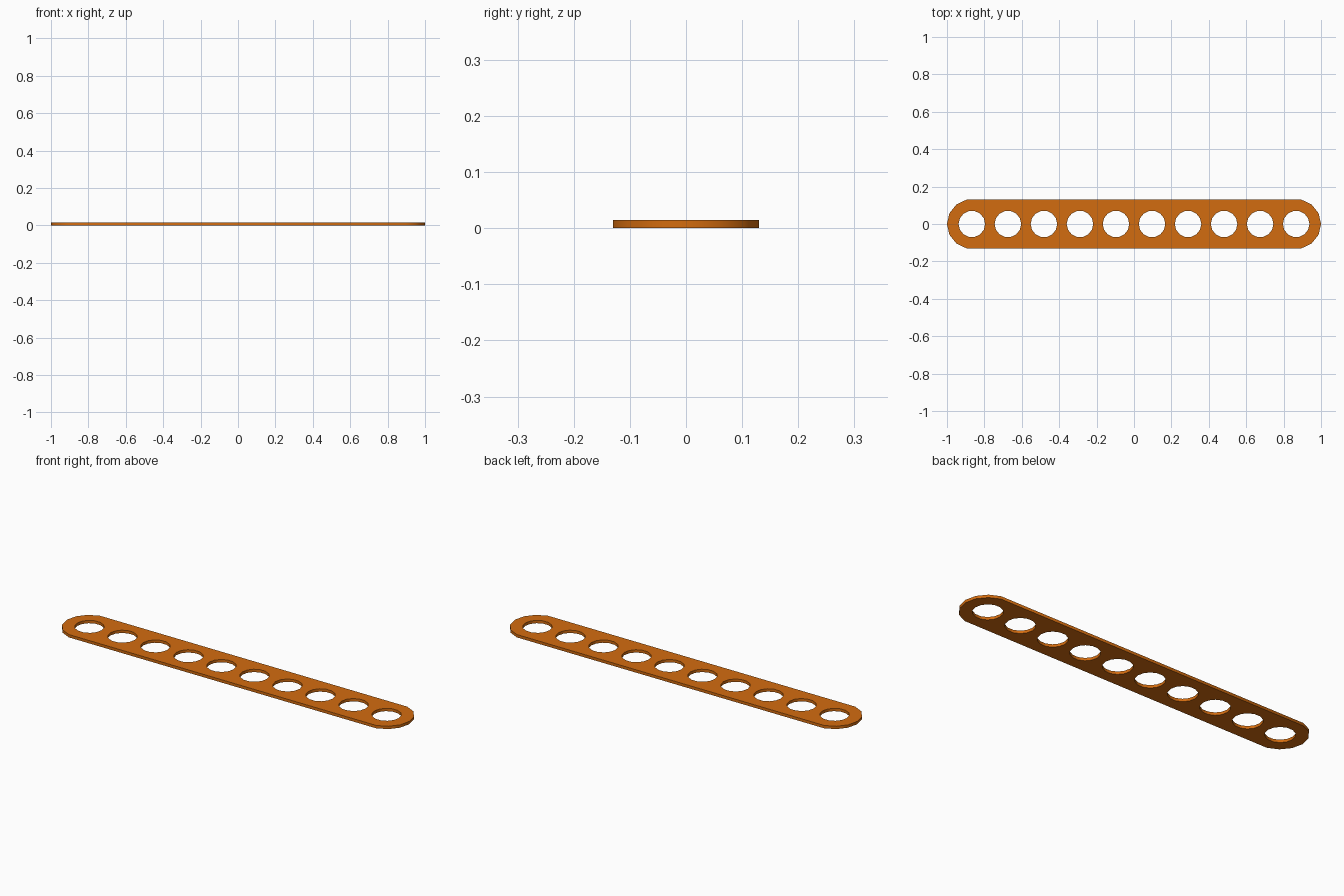
import bpy, bmesh, math

if "Cube" in bpy.data.objects:
    bpy.data.objects.remove(bpy.data.objects["Cube"])

HOLES, SIDES = 10, 14
END_X, END_R = 0.867, 0.133      # end arc centre and radius
HOLE_R, THICK = 0.071, 0.015


def ring(cx, r):
    return [(cx + r * math.cos(2 * math.pi * i / SIDES),
             r * math.sin(2 * math.pi * i / SIDES)) for i in range(SIDES)]


# Outline with rounded ends: half of a 14-sided ring at each end
outer = ([p for p in ring(END_X, END_R) if p[0] > END_X]
         + [p for p in ring(-END_X, END_R) if p[0] < -END_X])
outer.sort(key=lambda p: math.atan2(p[1], p[0]))
loops = [outer] + [ring(-END_X + 2 * END_X * k / (HOLES - 1), HOLE_R)
                   for k in range(HOLES)]

bm = bmesh.new()
low_edges, high_edges = [], []
# Walls of the outline and the holes
for loop in loops:
    low = [bm.verts.new((x, y, 0)) for x, y in loop]
    high = [bm.verts.new((x, y, THICK)) for x, y in loop]
    n = len(loop)
    for i in range(n):
        j = (i + 1) % n
        low_edges.append(bm.edges.new((low[i], low[j])))
        high_edges.append(bm.edges.new((high[i], high[j])))
        bm.faces.new((low[i], low[j], high[j], high[i]))
# Flat top and bottom with the holes left open
for edges, z in ((low_edges, -1), (high_edges, 1)):
    bmesh.ops.triangle_fill(bm, edges=edges, use_beauty=True, normal=(0, 0, z))
bmesh.ops.recalc_face_normals(bm, faces=bm.faces[:])

mesh = bpy.data.meshes.new("perforated_strip")
bm.to_mesh(mesh)
bm.free()
strip = bpy.data.objects.new("perforated_strip", mesh)
bpy.context.collection.objects.link(strip)

orange = bpy.data.materials.new("orange")
orange.diffuse_color = (0.65, 0.15, 0.005, 1)
orange.use_nodes = True
orange.node_tree.nodes["Principled BSDF"].inputs["Base Color"].default_value = orange.diffuse_color
mesh.materials.append(orange)

# Smooth walls, sharp rims
bpy.context.view_layer.objects.active = strip
strip.select_set(True)
bpy.ops.object.shade_smooth_by_angle(angle=math.radians(35))
